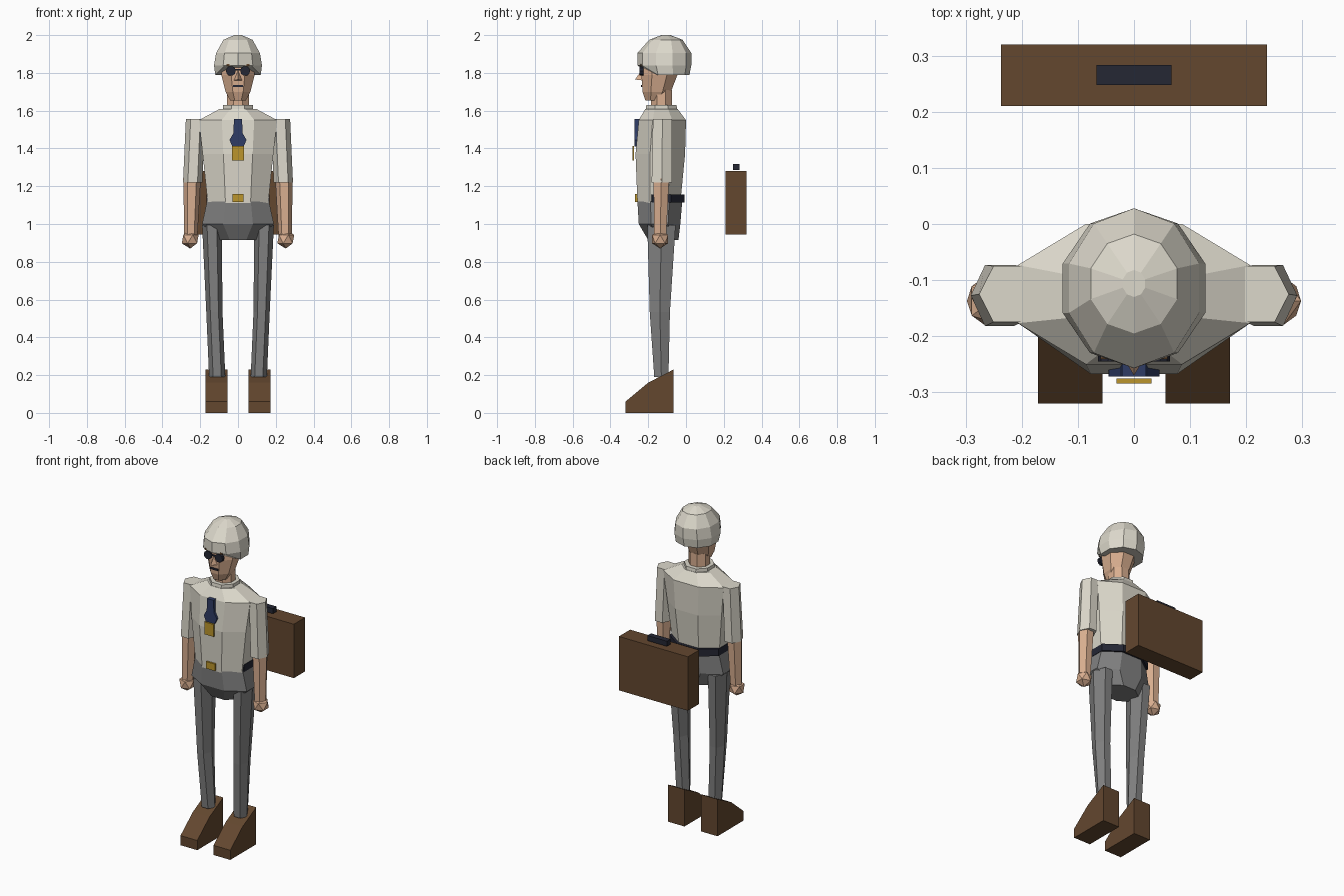
import bpy, bmesh
from math import sin, cos, radians
from mathutils import Matrix, Vector

cube = bpy.data.objects.get("Cube")
if cube:
    bpy.data.objects.remove(cube)


def material(name, rgb):
    m = bpy.data.materials.new(name)
    m.use_nodes = True
    m.diffuse_color = (*rgb, 1)
    m.node_tree.nodes["Principled BSDF"].inputs["Base Color"].default_value = (*rgb, 1)
    return m


cream = material("cream", (0.72, 0.69, 0.60))
skin = material("skin", (0.70, 0.43, 0.28))
grey = material("grey", (0.22, 0.22, 0.22))
brown = material("brown", (0.125, 0.063, 0.028))
dark = material("dark_navy", (0.018, 0.02, 0.034))
navy = material("tie_blue", (0.028, 0.045, 0.13))
gold = material("gold", (0.50, 0.30, 0.025))


def finish(name, bm, mat):
    bmesh.ops.recalc_face_normals(bm, faces=bm.faces)
    mesh = bpy.data.meshes.new(name)
    bm.to_mesh(mesh)
    bm.free()
    mesh.materials.append(mat)
    ob = bpy.data.objects.new(name, mesh)
    bpy.context.collection.objects.link(ob)
    return ob


def skin_rings(bm, rings):
    n = len(rings[0])
    for a, b in zip(rings, rings[1:]):
        for i in range(n):
            j = (i + 1) % n
            bm.faces.new((a[i], a[j], b[j], b[i]))
    bm.faces.new(rings[0])
    bm.faces.new(rings[-1])


def loft(name, mat, rings, n, phase=0.0, side=1):
    """Stack of n-sided rings: (z, x centre, half width, front y, back y)."""
    angles = [radians(phase + 360 * i / n) for i in range(n)]
    mx = max(abs(cos(a)) for a in angles)
    my = max(abs(sin(a)) for a in angles)
    bm = bmesh.new()
    loops = []
    for z, cx, hx, front, back in rings:
        cy, hy = (front + back) / 2, (back - front) / 2
        loops.append([bm.verts.new((side * cx + hx * cos(a) / mx, cy + hy * sin(a) / my, z))
                      for a in angles])
    skin_rings(bm, loops)
    return finish(name, bm, mat)


def prism(name, mat, profile, axis, lo, hi):
    """Flat outline pushed along x (profile is y, z) or along y (profile is x, z)."""
    bm = bmesh.new()
    place = (lambda u, v, d: (d, u, v)) if axis == "x" else (lambda u, v, d: (u, d, v))
    skin_rings(bm, [[bm.verts.new(place(u, v, d)) for u, v in profile] for d in (lo, hi)])
    return finish(name, bm, mat)


def box(name, mat, x, y, z):
    return prism(name, mat, [(x[0], z[0]), (x[1], z[0]), (x[1], z[1]), (x[0], z[1])], "y", *y)


# Torso, collar and hips
loft("shirt", cream, [
    (1.11, 0, 0.16, -0.257, -0.03),
    (1.37, 0, 0.187, -0.267, -0.005),
    (1.55, 0, 0.207, -0.25, 0.0),
    (1.61, 0, 0.095, -0.215, -0.045)], 8, 22.5)
loft("collar", cream, [
    (1.59, 0, 0.08, -0.215, -0.045),
    (1.63, 0, 0.08, -0.21, -0.05)], 8, 22.5)
loft("hips", grey, [
    (0.915, 0, 0.105, -0.2, -0.04),
    (1.0, 0, 0.19, -0.25, -0.03),
    (1.12, 0, 0.164, -0.257, -0.02)], 8, 22.5)
loft("belt", dark, [
    (1.113, 0, 0.168, -0.25, -0.008),
    (1.157, 0, 0.168, -0.25, -0.008)], 8, 22.5)
box("belt_buckle", gold, (-0.03, 0.03), (-0.27, -0.25), (1.117, 1.16))

# Tie and its gold end plate
prism("tie", navy, [(-0.021, 1.555), (0.021, 1.555), (0.025, 1.48), (0.045, 1.445),
                    (0.03, 1.41), (-0.03, 1.41), (-0.045, 1.445), (-0.025, 1.48)],
      "y", -0.272, -0.245)
box("tie_plate", gold, (-0.031, 0.031), (-0.284, -0.275), (1.335, 1.412))

# Head and neck
loft("neck", skin, [
    (1.58, 0, 0.058, -0.185, -0.075),
    (1.71, 0, 0.058, -0.185, -0.075)], 8, 22.5)
loft("head", skin, [
    (1.655, 0, 0.042, -0.215, -0.12),
    (1.7, 0, 0.066, -0.23, -0.08),
    (1.79, 0, 0.088, -0.236, -0.045),
    (1.87, 0, 0.088, -0.23, -0.03)], 8, 22.5)

# Rounded hair cap, lifted over the forehead
cap = loft("hair_cap", cream, [
    (1.788, 0, 0.12, -0.235, 0.018),
    (1.84, 0, 0.127, -0.257, 0.028),
    (1.905, 0, 0.116, -0.257, 0.028),
    (1.975, 0, 0.077, -0.195, -0.018),
    (2.0, 0, 0.02, -0.13, -0.082)], 10, 90)
for v in cap.data.vertices:
    if v.co.z < 1.8 and v.co.y < -0.2:
        v.co.z = 1.835
        v.co.y -= 0.015

# Nose wedge
bm = bmesh.new()
base = [bm.verts.new(p) for p in ((0, -0.23, 1.82), (-0.024, -0.23, 1.76), (0.024, -0.23, 1.76))]
tip = bm.verts.new((0, -0.27, 1.765))
bm.faces.new(base)
for i in range(3):
    bm.faces.new((base[i], base[(i + 1) % 3], tip))
finish("nose", bm, skin)

# Mouth and glasses bridge
box("mouth", dark, (-0.027, 0.027), (-0.238, -0.228), (1.725, 1.736))
box("glasses_bridge", dark, (-0.025, 0.025), (-0.244, -0.236), (1.812, 1.82))

for side, label in ((1, "left"), (-1, "right")):
    # Glasses lens and eyebrow
    lens = [(side * 0.038 + 0.026 * cos(radians(36 * i)), 1.81 + 0.026 * sin(radians(36 * i)))
            for i in range(10)]
    prism(label + "_lens", dark, lens, "y", -0.245, -0.225)
    box(label + "_eyebrow", brown, sorted((side * 0.018, side * 0.06)),
        (-0.241, -0.232), (1.836, 1.846))

    # Arm: sleeve, forearm and faceted hand
    loft(label + "_sleeve", cream, [
        (1.22, 0.24, 0.051, -0.182, -0.073),
        (1.555, 0.225, 0.051, -0.175, -0.075)], 6, 0, side)
    loft(label + "_forearm", skin, [
        (0.93, 0.25, 0.035, -0.168, -0.105),
        (1.24, 0.243, 0.046, -0.172, -0.09)], 6, 0, side)
    bm = bmesh.new()
    bmesh.ops.create_icosphere(bm, subdivisions=1, radius=0.05,
                               matrix=Matrix.Translation(Vector((side * 0.253, -0.137, 0.92))))
    finish(label + "_hand", bm, skin)

    # Leg and shoe
    loft(label + "_trouser_leg", grey, [
        (0.19, 0.11, 0.043, -0.168, -0.093),
        (0.535, 0.125, 0.043, -0.192, -0.085),
        (0.995, 0.138, 0.052, -0.205, -0.055)], 6, 0, side)
    prism(label + "_shoe", brown,
          [(-0.32, 0), (-0.32, 0.06), (-0.2, 0.16), (-0.065, 0.23), (-0.065, 0)],
          "x", *sorted((side * 0.056, side * 0.171)))

# Briefcase behind the figure
box("briefcase", brown, (-0.237, 0.237), (0.21, 0.32), (0.945, 1.28))
box("briefcase_handle", dark, (-0.067, 0.067), (0.248, 0.283), (1.285, 1.317))
